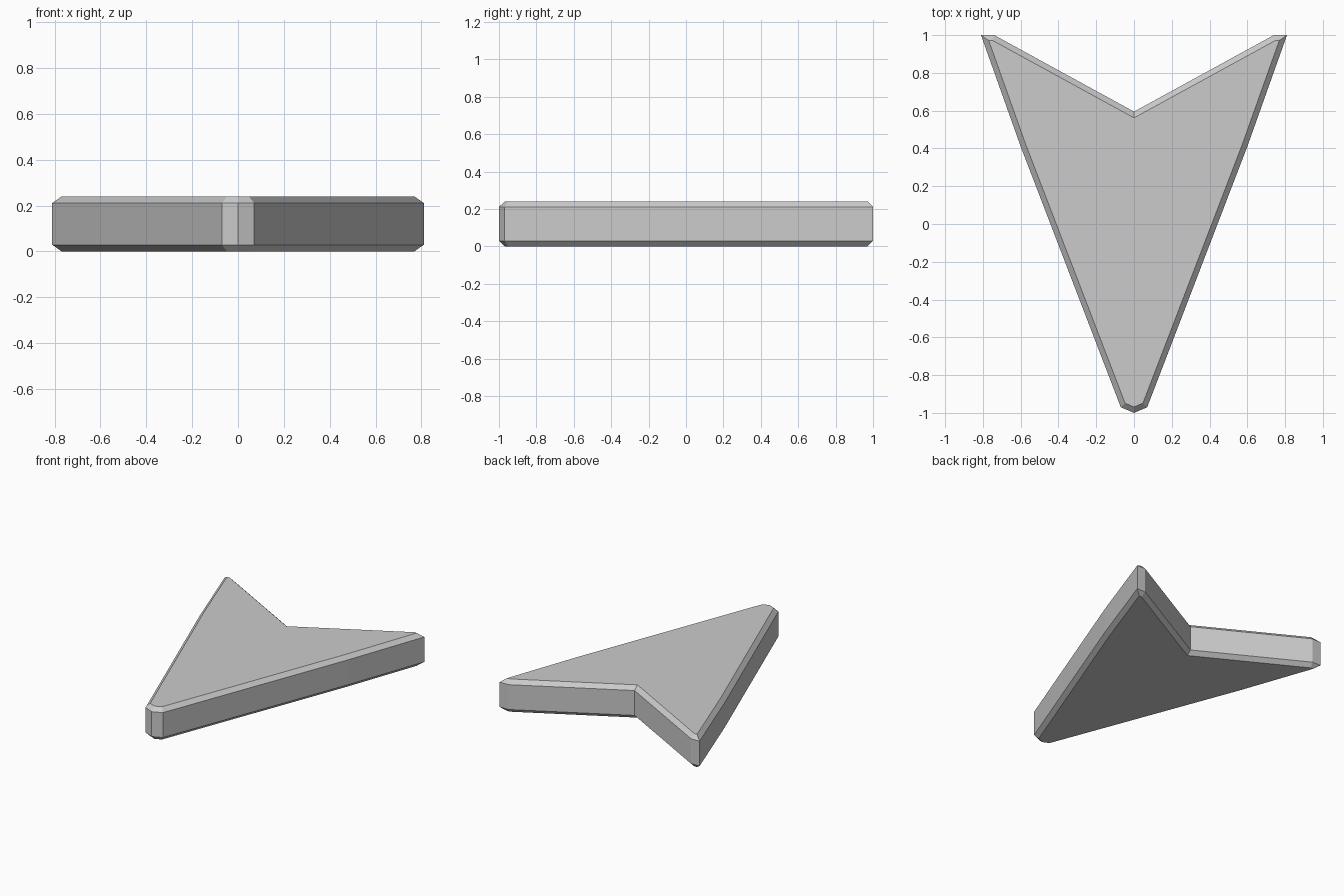
import bpy
import bmesh

cube = bpy.data.objects.get("Cube")
if cube:
    bpy.data.objects.remove(cube, do_unlink=True)

HEIGHT = 0.24
BEVEL = 0.029

# Plain grey material
grey = bpy.data.materials.new("light_grey")
grey.use_nodes = True
colour = (0.6, 0.6, 0.6, 1.0)
grey.diffuse_color = colour
grey.node_tree.nodes["Principled BSDF"].inputs["Base Color"].default_value = colour

# Arrowhead outline: right half from nose to notch, mirrored for the other side
half = [(0.07, -0.97), (0.60, 0.41), (0.81, 1.0), (0.74, 1.0)]
outline = [(0, -1.0)] + half + [(0, 0.595)] + [(-x, y) for x, y in reversed(half)]

# Extrude the outline into a slab
bm = bmesh.new()
base = bm.faces.new([bm.verts.new((x, y, 0)) for x, y in outline])
top = bmesh.ops.extrude_face_region(bm, geom=[base], use_keep_orig=True)
for v in top["geom"]:
    if isinstance(v, bmesh.types.BMVert):
        v.co.z = HEIGHT
bmesh.ops.recalc_face_normals(bm, faces=bm.faces)

# Chamfer the upper and lower rims
rims = [e for e in bm.edges if abs(e.verts[0].co.z - e.verts[1].co.z) < 1e-5]
bmesh.ops.bevel(bm, geom=rims, offset=BEVEL, offset_type='OFFSET', segments=1,
                profile=0.5, affect='EDGES', clamp_overlap=False)
bmesh.ops.recalc_face_normals(bm, faces=bm.faces)

mesh = bpy.data.meshes.new("arrowhead")
bm.to_mesh(mesh)
bm.free()
mesh.materials.append(grey)
arrowhead = bpy.data.objects.new("arrowhead", mesh)
bpy.context.collection.objects.link(arrowhead)
